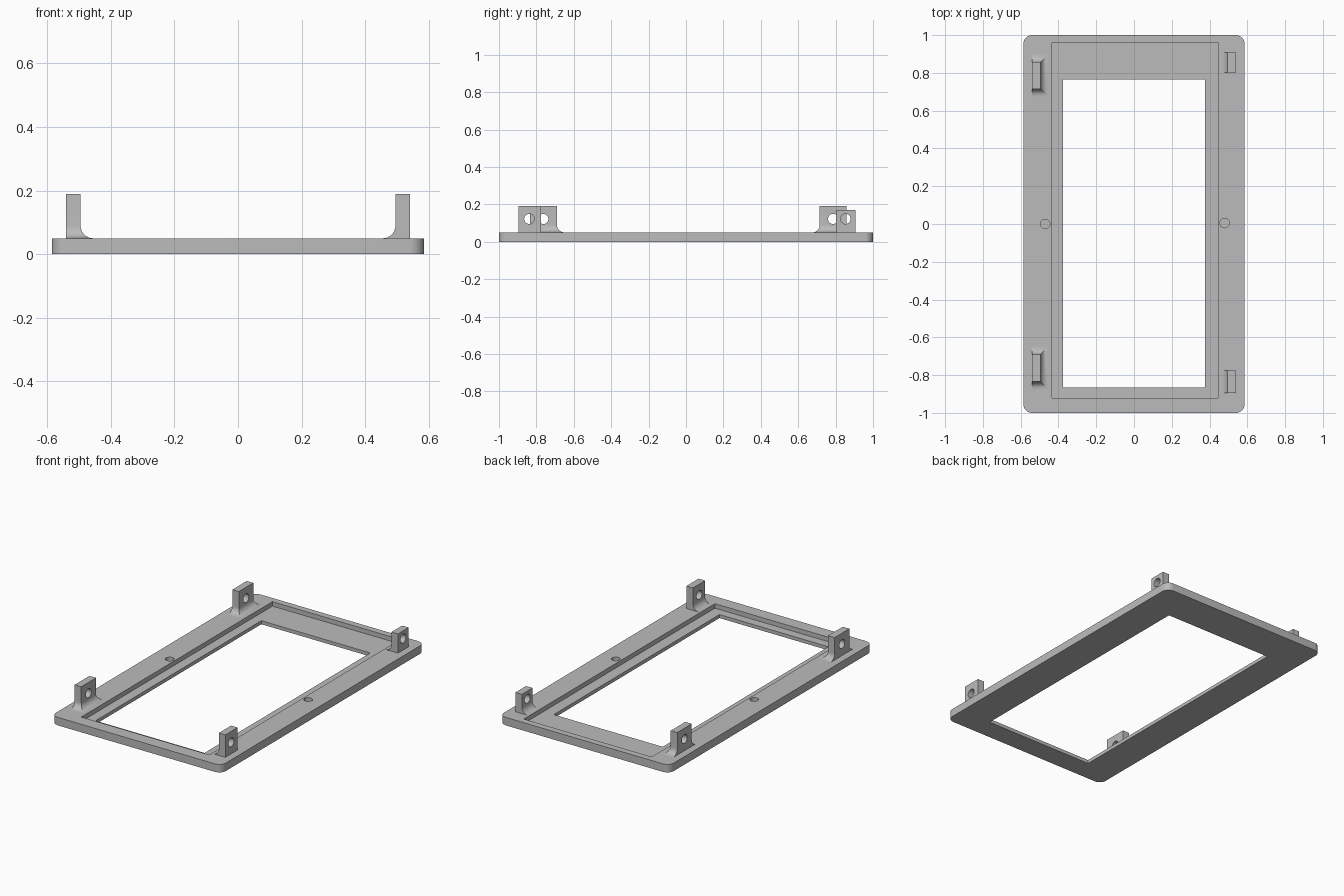
import bpy, bmesh, math

cube = bpy.data.objects.get("Cube")
if cube:
    bpy.data.objects.remove(cube, do_unlink=True)

grey = bpy.data.materials.new("mid grey")
grey.use_nodes = True
GREY = (0.5, 0.5, 0.5, 1)
grey.diffuse_color = GREY
grey.node_tree.nodes["Principled BSDF"].inputs["Base Color"].default_value = GREY

THICK = 0.05
FLOOR = 0.022
FILLET = 0.04


def loft(name, rings):
    """Solid skinned through closed rings of equal point count, bottom to top."""
    bm = bmesh.new()
    loops = [[bm.verts.new(p) for p in ring] for ring in rings]
    n = len(loops[0])
    for a, b in zip(loops, loops[1:]):
        for i in range(n):
            j = (i + 1) % n
            bm.faces.new((a[i], a[j], b[j], b[i]))
    bm.faces.new(loops[0][::-1])
    bm.faces.new(loops[-1])
    bmesh.ops.recalc_face_normals(bm, faces=bm.faces)
    mesh = bpy.data.meshes.new(name)
    bm.to_mesh(mesh)
    bm.free()
    mesh.materials.append(grey)
    obj = bpy.data.objects.new(name, mesh)
    bpy.context.collection.objects.link(obj)
    return obj


def rect(x0, x1, y0, y1, z):
    return [(x0, y0, z), (x1, y0, z), (x1, y1, z), (x0, y1, z)]


def box(name, x0, x1, y0, y1, z0, z1):
    return loft(name, [rect(x0, x1, y0, y1, z) for z in (z0, z1)])


def rounded_rect(hx, hy, r, z, steps=8):
    pts = []
    for k, (sx, sy) in enumerate([(1, 1), (-1, 1), (-1, -1), (1, -1)]):
        for i in range(steps + 1):
            a = (k + i / steps) * math.pi / 2
            pts.append((sx * (hx - r) + r * math.cos(a),
                        sy * (hy - r) + r * math.sin(a), z))
    return pts


def cylinder(name, radius, depth, location, rotation=(0, 0, 0)):
    bpy.ops.mesh.primitive_cylinder_add(vertices=32, radius=radius, depth=depth,
                                        location=location, rotation=rotation)
    obj = bpy.context.object
    obj.name = name
    obj.data.materials.append(grey)
    return obj


def activate(obj):
    bpy.ops.object.select_all(action='DESELECT')
    obj.select_set(True)
    bpy.context.view_layer.objects.active = obj


def cut(obj, cutter):
    cutter.hide_render = True
    mod = obj.modifiers.new("cut", 'BOOLEAN')
    mod.operation = 'DIFFERENCE'
    mod.solver = 'EXACT'
    mod.object = cutter
    activate(obj)
    bpy.ops.object.modifier_apply(modifier=mod.name)
    bpy.data.objects.remove(cutter, do_unlink=True)


def smooth(obj):
    activate(obj)
    bpy.ops.object.shade_smooth_by_angle(angle=math.radians(30))


# Frame plate with stepped recess, window opening and two blind holes
plate = loft("frame_plate", [rounded_rect(0.585, 1.0, 0.045, z) for z in (0, THICK)])
cut(plate, box("recess_cutter", -0.435, 0.445, -0.92, 0.96, FLOOR, 0.2))
cut(plate, box("window_cutter", -0.375, 0.375, -0.865, 0.765, -0.1, 0.2))
for x, y in ((-0.47, 0.0), (0.48, 0.005)):
    cut(plate, cylinder("blind_hole_cutter", 0.025, 0.1, (x, y, 0.065)))
smooth(plate)


def tab(name, side, y0, y1, top, hole_y, flare_ends):
    """Upright lug with a cross hole, filleted inward and optionally at both ends."""
    outer, inner = 0.54, 0.495
    rings = []
    steps = 8
    levels = [(FILLET, THICK - 0.003)]
    for i in range(steps + 1):
        a = i / steps * math.pi / 2
        levels.append((FILLET * (1 - math.sin(a)), THICK + FILLET * (1 - math.cos(a))))
    levels.append((0, top))
    for off, z in levels:
        e = off if flare_ends else 0
        rings.append(rect(side * outer, side * (inner - off), y0 - e, y1 + e, z))
    lug = loft(name, rings)
    cut(lug, cylinder("pin_hole_cutter", 0.027, 0.3, (side * 0.52, hole_y, 0.122),
                      (0, math.pi / 2, 0)))
    smooth(lug)


# Mounting tabs
tab("front_right_tab", -1, -0.835, -0.69, 0.19, -0.763, True)
tab("back_right_tab", -1, 0.715, 0.857, 0.19, 0.786, True)
tab("front_left_tab", 1, -0.895, -0.775, 0.19, -0.838, False)
tab("back_left_tab", 1, 0.803, 0.907, 0.17, 0.853, False)
